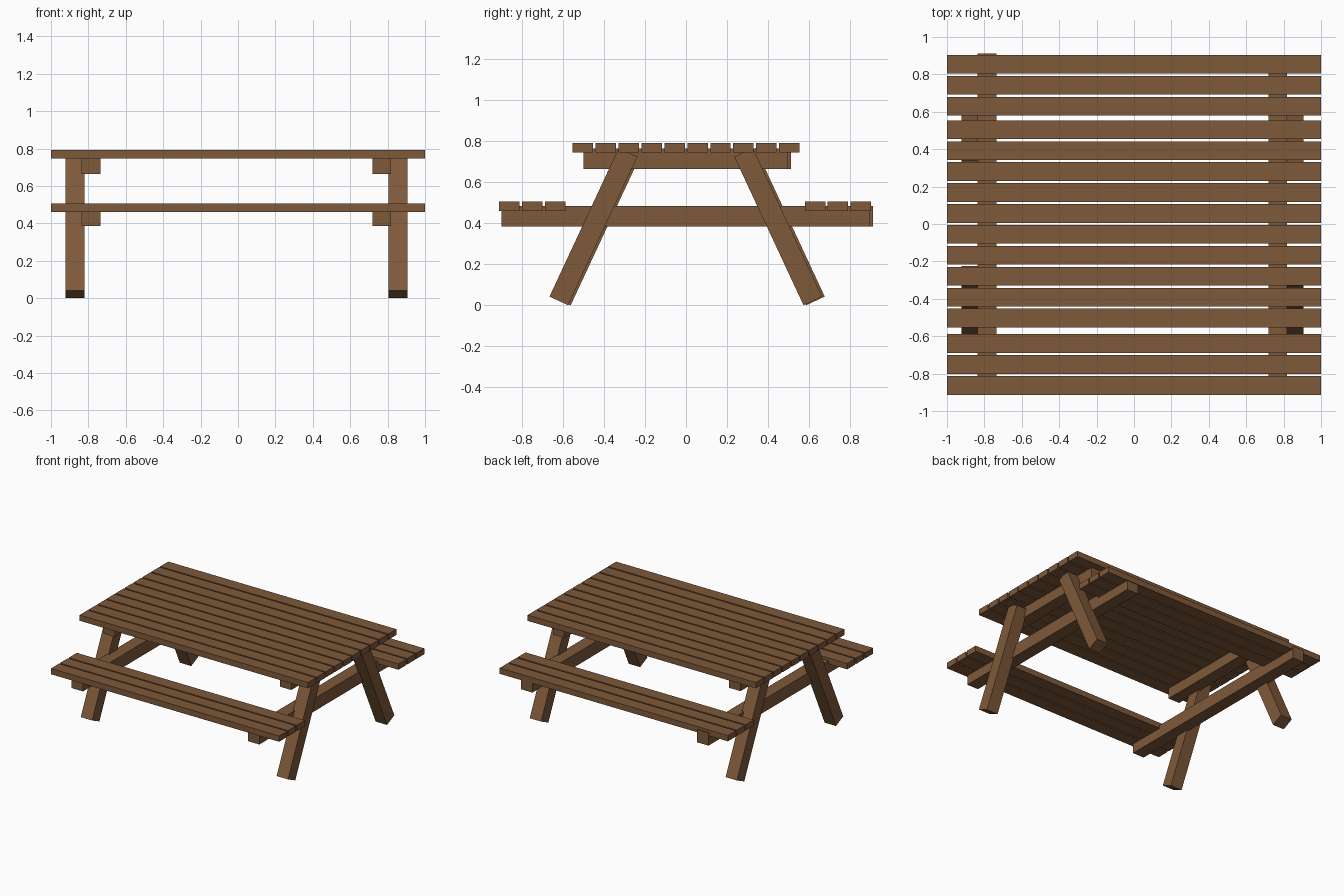
import bpy, bmesh, math
from mathutils import Matrix

if "Cube" in bpy.data.objects:
    bpy.data.objects.remove(bpy.data.objects["Cube"])

wood = bpy.data.materials.new("brown wood")
wood.diffuse_color = (0.21, 0.1, 0.042, 1.0)
wood.use_nodes = True
wood.node_tree.nodes["Principled BSDF"].inputs["Base Color"].default_value = wood.diffuse_color


def box(name, size, centre, tilt=0.0):
    """Flat-sided timber, optionally tilted about the x axis (degrees)."""
    bm = bmesh.new()
    bmesh.ops.create_cube(bm, size=1.0, matrix=Matrix.Diagonal((*size, 1.0)))
    mesh = bpy.data.meshes.new(name)
    bm.to_mesh(mesh)
    bm.free()
    mesh.materials.append(wood)
    obj = bpy.data.objects.new(name, mesh)
    obj.location = centre
    obj.rotation_euler.x = math.radians(tilt)
    bpy.context.collection.objects.link(obj)
    return obj


SLAT, PITCH, THICK = 0.1, 0.1119, 0.046


def slats(name, count, y_start, z):
    """Row of long planks running along x."""
    for i in range(count):
        y = y_start + SLAT / 2 + i * PITCH
        box(f"{name}_{i + 1}", (2.0, SLAT, THICK), (0, y, z))


# Table top and the two benches
slats("table_slat", 10, -0.553, 0.769)
slats("front_bench_slat", 3, -0.913, 0.483)
slats("back_bench_slat", 3, 0.580, 0.483)

# End frames: crossbeams and splayed square legs (left frame sits slightly further back)
LEAN, LEG = 25, 0.8
foot_z = 0.05 * math.sin(math.radians(LEAN))
leg_z = foot_z + LEG / 2 * math.cos(math.radians(LEAN))
leg_y = 0.62 - LEG / 2 * math.sin(math.radians(LEAN))

for end, leg_x, beam_x, y0 in (("left", -0.871, -0.786, 0.012),
                               ("right", 0.855, 0.768, -0.001)):
    box(f"{end}_top_beam", (0.1, 1.0, 0.1), (beam_x, y0, 0.714))
    box(f"{end}_bench_beam", (0.1, 1.8, 0.1), (beam_x, y0, 0.435))
    for side, label in ((-1, "front"), (1, "back")):
        box(f"{end}_{label}_leg", (0.1, 0.1, LEG),
            (leg_x, y0 + side * leg_y, leg_z), side * LEAN)
